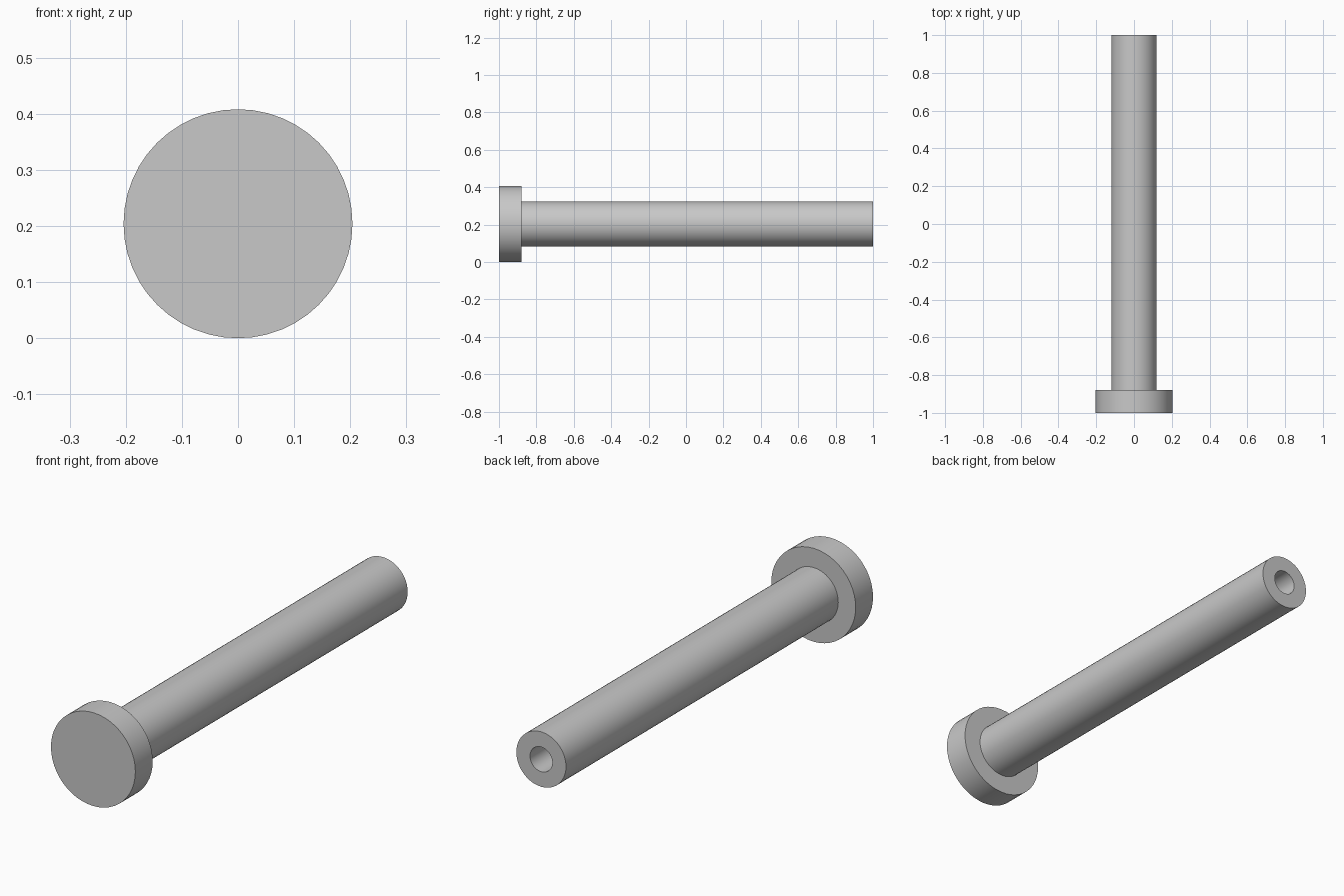
import bpy
import bmesh
import math
from mathutils import Matrix, Vector

cube = bpy.data.objects.get("Cube")
if cube:
    bpy.data.objects.remove(cube, do_unlink=True)

SIDES = 48
HEAD_R, SHAFT_R, BORE_R = 0.204, 0.12, 0.054
FRONT, SHOULDER, BACK = -1.0, -0.88, 1.0
BORE_END = 0.5

steel = bpy.data.materials.new("light grey steel")
steel.use_nodes = True
grey = (0.58, 0.58, 0.58, 1)
steel.diffuse_color = grey
steel.node_tree.nodes["Principled BSDF"].inputs["Base Color"].default_value = grey


def lathe(name, profile):
    """Revolve (radius, y) points around the y axis; radius 0 closes the ends."""
    bm = bmesh.new()
    verts = [bm.verts.new((0, y, r)) for r, y in profile]
    edges = [bm.edges.new(pair) for pair in zip(verts, verts[1:])]
    bmesh.ops.spin(bm, geom=verts + edges, cent=(0, 0, 0), axis=(0, 1, 0),
                   angle=math.tau, steps=SIDES)
    bmesh.ops.remove_doubles(bm, verts=bm.verts, dist=0.0001)
    bmesh.ops.recalc_face_normals(bm, faces=bm.faces)
    bmesh.ops.translate(bm, verts=bm.verts, vec=(0, 0, HEAD_R))
    mesh = bpy.data.meshes.new(name)
    bm.to_mesh(mesh)
    bm.free()
    mesh.materials.append(steel)
    obj = bpy.data.objects.new(name, mesh)
    bpy.context.collection.objects.link(obj)
    bpy.ops.object.select_all(action="DESELECT")
    obj.select_set(True)
    bpy.context.view_layer.objects.active = obj
    bpy.ops.object.shade_smooth_by_angle(angle=math.radians(30))
    return obj


# Flat head, long shaft and blind bore in the back end
lathe("headed_pin", [
    (0, FRONT), (HEAD_R, FRONT), (HEAD_R, SHOULDER),
    (SHAFT_R, SHOULDER), (SHAFT_R, BACK),
    (BORE_R, BACK), (BORE_R, BORE_END), (0, BORE_END),
])
